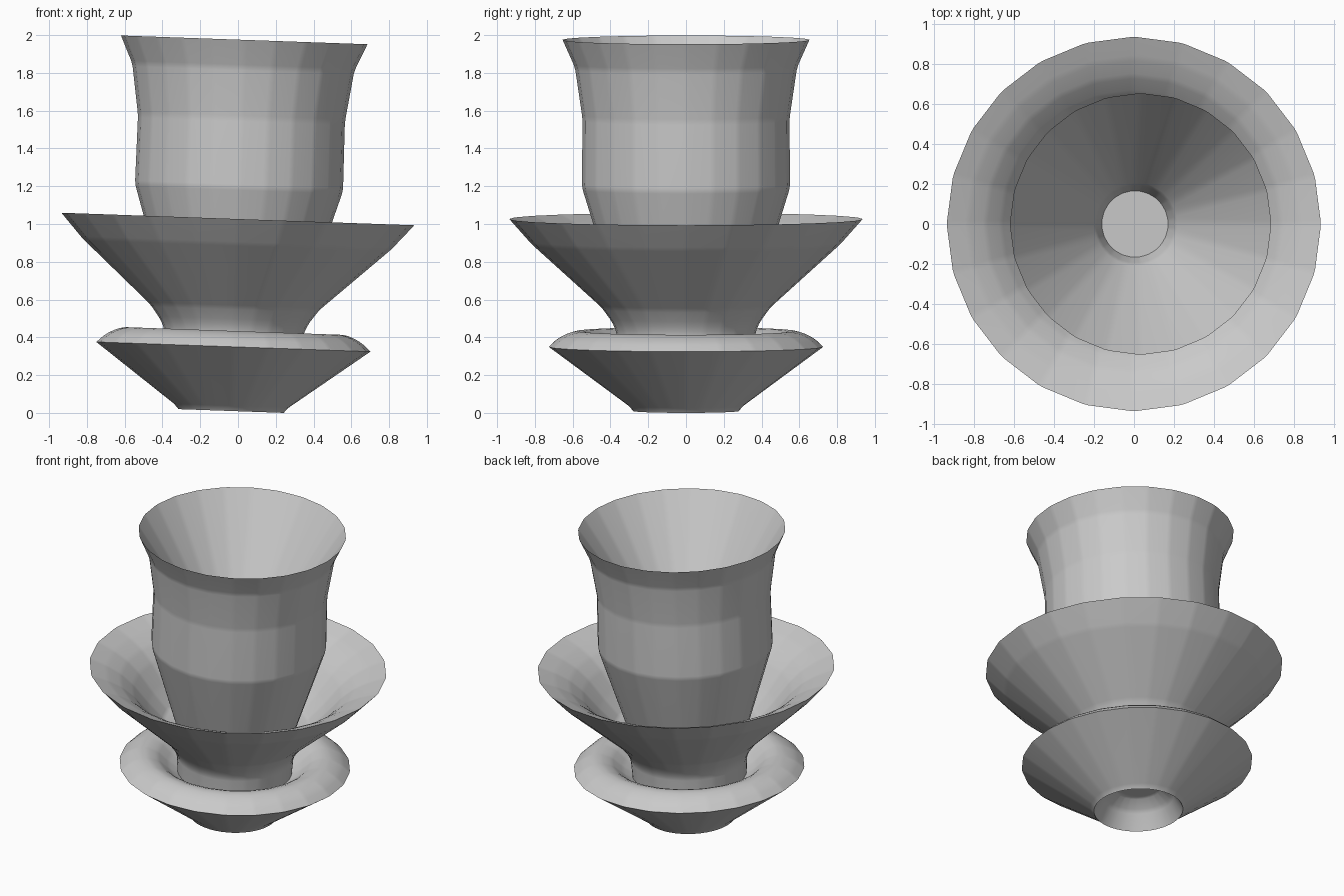
import bpy, bmesh, math

SIDES = 24
TILT = math.radians(2.03)

cube = bpy.data.objects.get("Cube")
if cube:
    bpy.data.objects.remove(cube, do_unlink=True)

grey = bpy.data.materials.new("plain grey")
grey.use_nodes = True
colour = (0.59, 0.59, 0.59, 1)
grey.diffuse_color = colour
grey.node_tree.nodes["Principled BSDF"].inputs["Base Color"].default_value = colour


def vessel(name, profile):
    """Lathe a closed (radius, height) profile, from underside cap to floor cap."""
    bm = bmesh.new()
    rings = []
    for r, z in profile:
        angles = [math.tau * i / SIDES for i in range(SIDES)]
        rings.append([bm.verts.new((r * math.cos(a), r * math.sin(a), z)) for a in angles])
    for low, high in zip(rings, rings[1:]):
        for i in range(SIDES):
            j = (i + 1) % SIDES
            bm.faces.new((low[i], low[j], high[j], high[i]))
    bm.faces.new(rings[0][::-1])
    bm.faces.new(rings[-1])
    bmesh.ops.recalc_face_normals(bm, faces=bm.faces)
    # Soften the shallow facet edges, leaving thin rims crisp
    soft = [e for e in bm.edges if math.radians(3) < e.calc_face_angle(0) < math.radians(42)]
    bmesh.ops.bevel(bm, geom=soft, offset=0.016, offset_type='OFFSET', segments=1,
                    profile=0.5, affect='EDGES', clamp_overlap=True)
    mesh = bpy.data.meshes.new(name)
    bm.to_mesh(mesh)
    bm.free()
    mesh.materials.append(grey)
    obj = bpy.data.objects.new(name, mesh)
    bpy.context.collection.objects.link(obj)
    # The whole stack leans slightly towards +x
    obj.location.x = -0.037
    obj.rotation_euler.y = TILT
    bpy.ops.object.select_all(action='DESELECT')
    obj.select_set(True)
    bpy.context.view_layer.objects.active = obj
    bpy.ops.object.shade_smooth_by_angle(angle=math.radians(45))
    weighted = obj.modifiers.new("facet shading", 'WEIGHTED_NORMAL')
    weighted.keep_sharp = True
    return obj


# Base saucer: hollow foot, flared wall, rounded lip, dished top
vessel("base_saucer", [
    (0.14, 0.18), (0.22, 0.12), (0.282, 0.01), (0.292, 0.028),
    (0.728, 0.35), (0.68, 0.395), (0.62, 0.425), (0.56, 0.437),
    (0.49, 0.41), (0.42, 0.345), (0.33, 0.29)])

# Wide bowl: straight foot, flared wall, rounded inner shoulder, steep well
vessel("wide_bowl", [
    (0.36, 0.27), (0.37, 0.43), (0.395, 0.485), (0.45, 0.56),
    (0.82, 0.895), (0.937, 1.027),
    (0.83, 0.985), (0.74, 0.935), (0.66, 0.865), (0.56, 0.745),
    (0.46, 0.64), (0.30, 0.61)])

# Tall flared cup with a conical inside
vessel("tall_cup", [
    (0.375, 0.62), (0.553, 1.195), (0.55, 1.56), (0.59, 1.83),
    (0.655, 1.976), (0.20, 1.28), (0.167, 1.18)])
